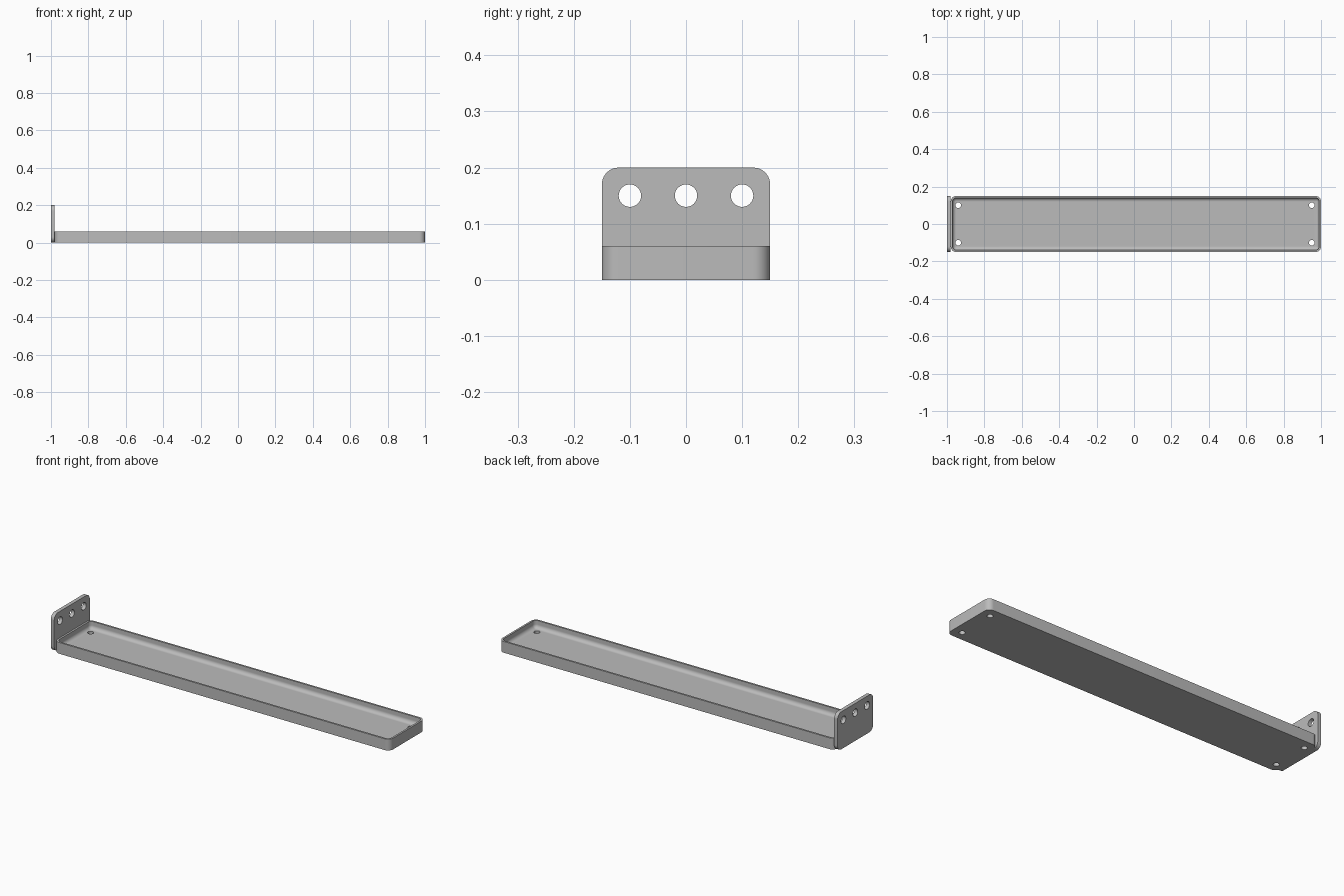
import bpy, bmesh
from math import sin, cos, pi
from mathutils import Matrix

default = bpy.data.objects.get("Cube")
if default:
    bpy.data.objects.remove(default, do_unlink=True)

grey = bpy.data.materials.new("plain grey")
grey.use_nodes = True
colour = (0.5, 0.5, 0.5, 1)
grey.diffuse_color = colour
grey.node_tree.nodes["Principled BSDF"].inputs["Base Color"].default_value = colour

SEG = 10        # steps per quarter circle
RADIUS = 0.03   # outer corner radius


def rounded_rect(half_u, half_v, r):
    """Counter-clockwise outline with rounded corners."""
    points = []
    for i, (su, sv) in enumerate([(1, 1), (-1, 1), (-1, -1), (1, -1)]):
        for k in range(SEG + 1):
            a = (i + k / SEG) * pi / 2
            points.append((su * (half_u - r) + r * cos(a),
                           sv * (half_v - r) + r * sin(a)))
    return points


def loft(name, rings):
    """Solid skinned through matching rings, closed at both ends."""
    bm = bmesh.new()
    loops = [[bm.verts.new(p) for p in ring] for ring in rings]
    for a, b in zip(loops, loops[1:]):
        for i in range(len(a)):
            j = (i + 1) % len(a)
            bm.faces.new((a[i], a[j], b[j], b[i]))
    bm.faces.new(loops[0][::-1])
    bm.faces.new(loops[-1])
    bmesh.ops.remove_doubles(bm, verts=bm.verts, dist=1e-5)
    bmesh.ops.recalc_face_normals(bm, faces=bm.faces)
    mesh = bpy.data.meshes.new(name)
    bm.to_mesh(mesh)
    bm.free()
    mesh.materials.append(grey)
    obj = bpy.data.objects.new(name, mesh)
    bpy.context.collection.objects.link(obj)
    return obj


def drill(obj, centres, radius, axis):
    """Cut round holes along the given axis, then smooth the curved faces."""
    bm = bmesh.new()
    turn = Matrix.Rotation(pi / 2, 4, "Y") if axis == "X" else Matrix()
    for c in centres:
        bmesh.ops.create_cone(bm, cap_ends=True, segments=32, radius1=radius,
                              radius2=radius, depth=0.1,
                              matrix=Matrix.Translation(c) @ turn)
    mesh = bpy.data.meshes.new("hole_cutter")
    bm.to_mesh(mesh)
    bm.free()
    mesh.materials.append(grey)
    cutter = bpy.data.objects.new("hole_cutter", mesh)
    cutter.hide_render = True
    bpy.context.collection.objects.link(cutter)
    mod = obj.modifiers.new("holes", "BOOLEAN")
    mod.operation = "DIFFERENCE"
    mod.solver = "EXACT"
    mod.object = cutter
    bpy.ops.object.select_all(action="DESELECT")
    bpy.context.view_layer.objects.active = obj
    obj.select_set(True)
    bpy.ops.object.modifier_apply(modifier=mod.name)
    bpy.data.objects.remove(cutter, do_unlink=True)
    bpy.ops.object.shade_smooth_by_angle(angle=pi / 6)


# Shallow tray: straight outer wall, thin rim, inner fillet down to the floor
WALL, RIM, FLOOR, FILLET = 0.01, 0.06, 0.02, 0.02
profile = [(0, 0), (0, RIM), (WALL, RIM)]
for k in range(SEG + 1):
    a = k / SEG * pi / 2
    profile.append((WALL + FILLET * (1 - cos(a)), FLOOR + FILLET * (1 - sin(a))))
rings = [[(0.01 + x, y, z) for x, y in
          rounded_rect(0.99 - inset, 0.15 - inset, max(RADIUS - inset, 0))]
         for inset, z in profile]
tray = loft("tray", rings)
drill(tray, [(x, y, 0.01) for x in (-0.94, 0.95) for y in (-0.1, 0.1)], 0.015, "Z")

# Upright mounting plate with rounded corners and three holes
rings = [[(x, y, 0.1 + z) for y, z in rounded_rect(0.15, 0.1, RADIUS)]
         for x in (-1, -0.98)]
plate = loft("mounting_plate", rings)
drill(plate, [(-0.99, y, 0.15) for y in (-0.1, 0, 0.1)], 0.02, "X")
